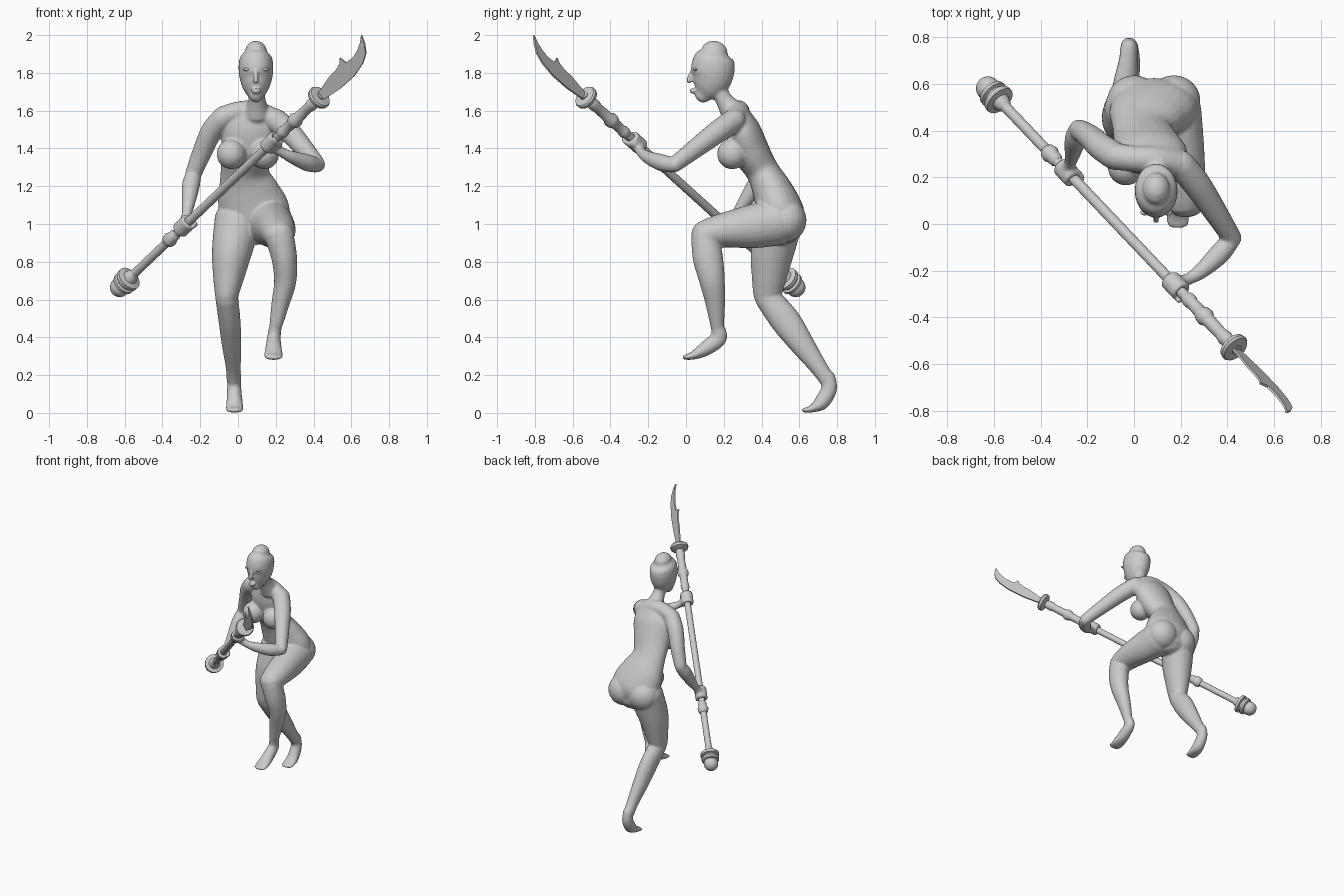
import bpy, bmesh, math
from mathutils import Vector, Matrix

def finish(bm, name, angle=None):
    bmesh.ops.recalc_face_normals(bm, faces=bm.faces)
    me = bpy.data.meshes.new(name)
    bm.to_mesh(me)
    bm.free()
    ob = bpy.data.objects.new(name, me)
    bpy.context.collection.objects.link(ob)
    if angle:
        bpy.ops.object.select_all(action='DESELECT')
        ob.select_set(True)
        bpy.context.view_layer.objects.active = ob
        bpy.ops.object.shade_smooth_by_angle(angle=math.radians(angle))
    return ob

def spline(st, steps=6):
    """Smoothly resample stations of any dimension."""
    out = []
    for i in range(len(st) - 1):
        p = [Vector(st[min(max(j, 0), len(st) - 1)]) for j in range(i - 1, i + 3)]
        for k in range(steps):
            t = k / steps
            out.append(0.5 * (2 * p[1] + (p[2] - p[0]) * t
                       + (2 * p[0] - 5 * p[1] + 4 * p[2] - p[3]) * t * t
                       + (3 * p[1] - p[0] - 3 * p[2] + p[3]) * t ** 3))
    return out + [Vector(st[-1])]

def loft(bm, stations, hint=(1, 0, 0), n=24):
    """Elliptic tube through (x, y, z, side radius, depth radius), domed ends."""
    st = [s if len(s) == 5 else (*s, s[3]) for s in stations]
    pts = spline(st)
    cs = [Vector(p[:3]) for p in pts]
    rings = []
    for i, p in enumerate(pts):
        t = (cs[min(i + 1, len(cs) - 1)] - cs[max(i - 1, 0)]).normalized()
        side = Vector(hint)
        side = (side - t * side.dot(t)).normalized()
        d = t.cross(side)
        ring = [(cs[i], 1)]
        dome = min(p[3], p[4])
        if i == 0:
            ring = [(cs[i] - t * dome * math.sin(a), math.cos(a)) for a in (1.4, 1.0, 0.5, 0)]
        elif i == len(pts) - 1:
            ring = [(cs[i] + t * dome * math.sin(a), math.cos(a)) for a in (0, 0.5, 1.0, 1.4)]
        for c, f in ring:
            rings.append([bm.verts.new(c + f * (side * p[3] * math.cos(a) + d * p[4] * math.sin(a)))
                          for a in (2 * math.pi * k / n for k in range(n))])
    for r, q in zip(rings, rings[1:]):
        for k in range(n):
            bm.faces.new((r[k], r[(k + 1) % n], q[(k + 1) % n], q[k]))
    bm.faces.new(rings[0])
    bm.faces.new(rings[-1])

def ball(bm, c, r):
    bmesh.ops.create_uvsphere(bm, u_segments=24, v_segments=16, radius=1,
                              matrix=Matrix.Translation(c) @ Matrix.Diagonal((*r, 1)))

# Polearm axis
BUTT, GUARD = Vector((-.62, .575, .67)), Vector((.43, -.53, 1.67))
U = (GUARD - BUTT).normalized()
V = (Vector((0, 0, 1)) - U * U.z).normalized()
W = U.cross(V)
AXIS = Matrix((V, W, U)).transposed().to_4x4()
AXIS.translation = BUTT

def lathe(name, profile, n=20):
    """Revolve (distance, radius) around the polearm axis."""
    bm = bmesh.new()
    rings = [[bm.verts.new(AXIS @ Vector((r * math.cos(2 * math.pi * k / n),
              r * math.sin(2 * math.pi * k / n), d))) for k in range(n)] for d, r in profile]
    for r, q in zip(rings, rings[1:]):
        for k in range(n):
            bm.faces.new((r[k], r[(k + 1) % n], q[(k + 1) % n], q[k]))
    bm.faces.new(rings[0])
    bm.faces.new(rings[-1])
    return finish(bm, name, 40)

body = bmesh.new()
# Torso, neck and shoulders
loft(body, [(.085, .275, 1.58, .12, .065), (.075, .3, 1.5, .155, .092), (.055, .34, 1.39, .145, .1),
            (.036, .405, 1.28, .128, .088), (.055, .46, 1.17, .165, .108),
            (.085, .50, 1.06, .19, .125), (.08, .51, 1.0, .16, .11)])
loft(body, [(.097, .165, 1.73, .047), (.1, .2, 1.66, .045), (.1, .25, 1.59, .07)])
loft(body, [(-.08, .29, 1.565, .058), (.0, .28, 1.592, .056), (.09, .275, 1.592, .06),
            (.2, .255, 1.55, .058)], (0, 0, 1))
for x in (-.035, .14):
    ball(body, (x, .245, 1.37), (.078, .08, .08))
for x in (0, .17):
    ball(body, (x, .53, 1.02), (.115, .108, .115))
# Head with nose, lips and brow
loft(body, [(.095, .15, 1.91, .06, .072), (.095, .145, 1.88, .085, .104),
            (.095, .143, 1.83, .092, .116), (.095, .135, 1.77, .086, .107),
            (.095, .11, 1.715, .065, .08), (.095, .087, 1.68, .036, .043)], (1, 0, 0))
loft(body, [(.095, .034, 1.815, .009), (.095, .018, 1.775, .012), (.095, .016, 1.757, .014)])
for z in (1.699, 1.71):
    loft(body, [(.073, .04, z, .006), (.095, .028, z, .009), (.117, .04, z, .006)], (0, 0, 1))
# Standing leg
loft(body, [(.0, .5, 1.02, .125, .12), (-.033, .457, .85, .106, .114),
            (-.05, .44, .72, .083, .093), (-.06, .43, .63, .064, .076)])
loft(body, [(-.06, .43, .61, .06, .068), (-.045, .525, .49, .058, .079), (-.035, .61, .37, .052, .066),
            (-.025, .70, .245, .04, .047), (-.022, .748, .175, .038, .042)])
loft(body, [(-.022, .75, .19, .036, .04), (-.02, .757, .125, .038, .042), (-.018, .717, .055, .043, .04),
            (-.018, .665, .022, .047, .02), (-.018, .625, .014, .042, .012)])
# Raised leg
loft(body, [(.165, .48, 1.01, .125), (.19, .35, .987, .11, .116), (.208, .2, .967, .098, .092),
            (.215, .105, .945, .083, .077)])
loft(body, [(.22, .1, .93, .077, .073), (.245, .116, .82, .068, .08), (.25, .138, .7, .059, .068),
            (.225, .155, .58, .048, .052), (.2, .165, .46, .034, .036)])
loft(body, [(.197, .168, .45, .034, .036), (.19, .172, .395, .036, .044), (.188, .1, .338, .044, .038),
            (.188, .04, .305, .05, .023), (.188, -.005, .294, .045, .013)])
# Arms
loft(body, [(-.08, .29, 1.56, .06), (-.14, .33, 1.49, .058), (-.19, .375, 1.38, .052),
            (-.235, .405, 1.27, .044)])
loft(body, [(-.237, .405, 1.26, .042), (-.25, .365, 1.2, .047), (-.264, .3, 1.1, .034),
            (-.272, .265, 1.05, .026), (-.282, .24, 1.01, .03)])
loft(body, [(.2, .255, 1.55, .062), (.27, .17, 1.49, .06), (.35, .05, 1.4, .051), (.42, -.06, 1.315, .042)], (0, 0, 1))
loft(body, [(.415, -.07, 1.312, .04), (.365, -.13, 1.325, .045), (.29, -.2, 1.352, .034),
            (.235, -.235, 1.378, .026), (.195, -.25, 1.405, .03)], (0, 0, 1))
# Hands: a palm and four fingers wrapped round the shaft, plus thumb
for t, wrist in ((.32, (-.272, .265, 1.05)), (.76, (.235, -.235, 1.378))):
    c = BUTT.lerp(GUARD, t)
    out = Vector(wrist) - c
    out = (out - U * out.dot(U)).normalized()
    other = U.cross(out)
    loft(body, [(*(c + out * .025 - U * .03), .03, .022), (*(c + out * .025 + U * .03), .03, .022)], other)
    for k in range(4):
        o = c + U * (.024 * k - .036)
        loft(body, [(*(o + .034 * (out * math.cos(a) + other * math.sin(a))), .0125)
                    for a in (i * math.pi / 4 for i in range(8))], U, 10)
    loft(body, [(*(c + out * .04 + U * .025), .014), (*(c - other * .036 + U * .05), .013),
                (*(c - out * .02 - other * .03 + U * .06), .011)], out + other, 10)
figure = finish(body, "figure_body")
rm = figure.modifiers.new("blend", 'REMESH')
rm.mode, rm.voxel_size, rm.use_smooth_shade = 'VOXEL', .0075, True
sm = figure.modifiers.new("soften", 'SMOOTH')
sm.factor, sm.iterations = .5, 6

# Eyes
pale = bpy.data.materials.new("pale_eye")
pale.diffuse_color = (.9, .9, .9, 1)
for x, name in ((.047, "eye_right"), (.143, "eye_left")):
    bm = bmesh.new()
    ball(bm, (x, .05, 1.818), (.02, .013, .008))
    finish(bm, name, 60).data.materials.append(pale)

# Shaft, collars, pommel and guard
L = (GUARD - BUTT).length
lathe("shaft", [(0, .023), (L + .02, .023)])
lathe("lower_collar", [(.42, .023), (.43, .034), (.455, .039), (.475, .031), (.50, .03), (.51, .023)])
lathe("upper_grip", [(1.46, .023), (1.48, .031), (1.50, .031), (1.51, .027), (1.57, .028), (1.585, .037),
                     (1.61, .04), (1.63, .03), (1.72, .027), (1.75, .033), (1.79, .03), (1.8, .023)])
lathe("pommel_ball", [(-.01 - .052 * math.cos(a), max(.052 * math.sin(a), .001))
                      for a in (math.pi * i / 12 for i in range(13))])
lathe("pommel_cup", [(.012, .05), (.018, .062), (.035, .064), (.04, .05), (.052, .05), (.058, .067),
                     (.078, .067), (.085, .04), (.11, .032), (.125, .023)])
lathe("guard_disc", [(L - .03, .03), (L - .015, .062), (L + .002, .066), (L + .012, .06), (L + .016, .03)])

# Blade with a back hook
outline = [(0, -.02), (.05, -.03), (.15, -.044), (.273, -.047), (.37, -.03), (.428, -.002), (.46, .04),
           (.478, .086), (.44, .06), (.40, .043), (.35, .031), (.285, .035), (.272, .076),
           (.25, .056), (.2, .044), (.143, .044), (.07, .03), (0, .02)]
tilt = (V - .35 * W if W.x > 0 else V + .35 * W).normalized()
flat = U.cross(tilt)
bm = bmesh.new()
face = bm.faces.new([bm.verts.new(GUARD + U * u + tilt * v - flat * .005) for u, v in outline])
new = bmesh.ops.extrude_face_region(bm, geom=[face])['geom']
bmesh.ops.translate(bm, vec=flat * .01, verts=[g for g in new if isinstance(g, bmesh.types.BMVert)])
finish(bm, "blade", 30)
